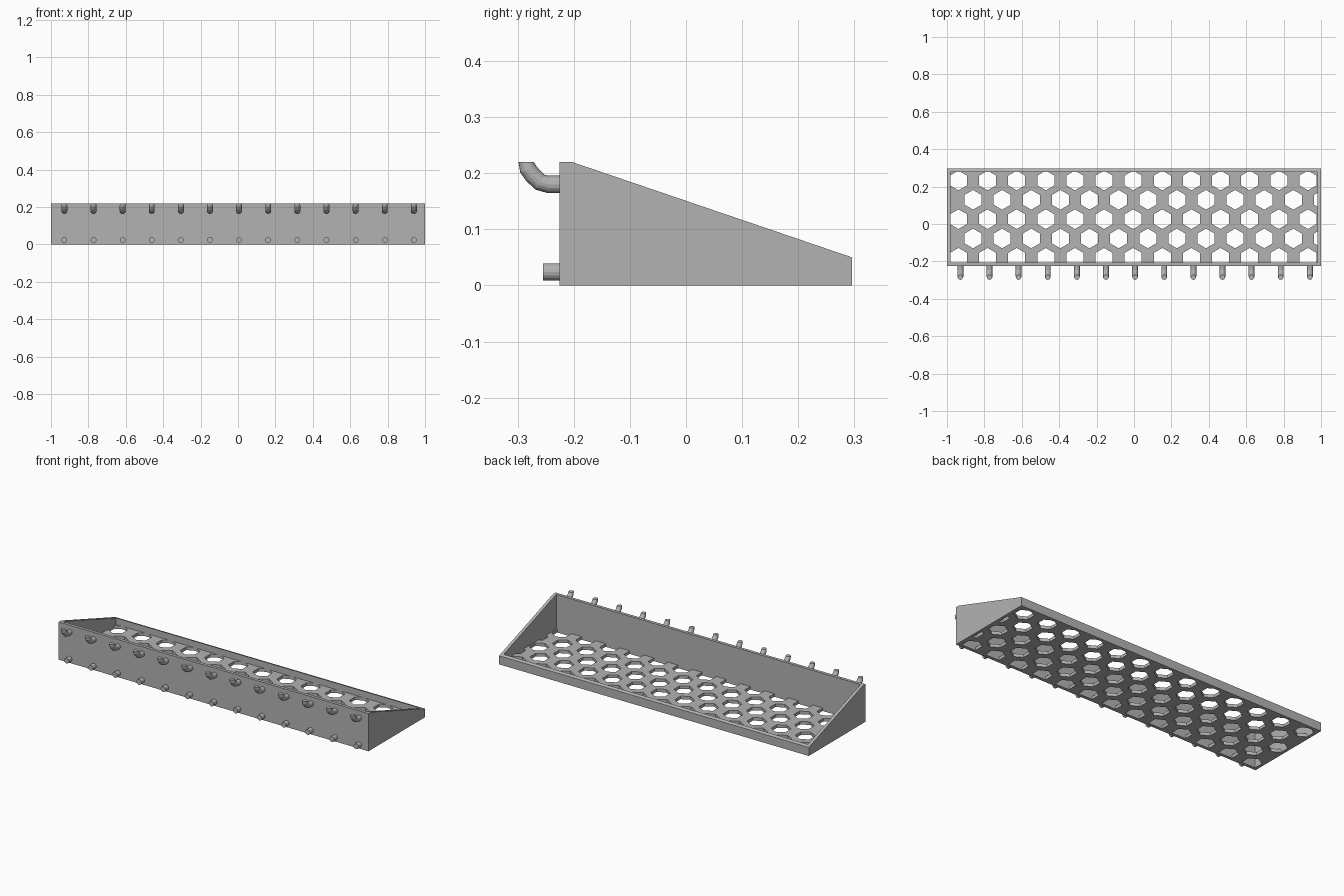
import bpy, bmesh, math
from mathutils import Vector

old = bpy.data.objects.get("Cube")
if old:
    bpy.data.objects.remove(old, do_unlink=True)

GREY = (0.45, 0.45, 0.45, 1)
mat = bpy.data.materials.new("plain_grey")
mat.use_nodes = True
mat.diffuse_color = GREY
mat.node_tree.nodes["Principled BSDF"].inputs["Base Color"].default_value = GREY

PITCH = 0.1557          # peg and honeycomb spacing
WALL = 0.018
BACK, LIP = -0.225, 0.296
TOP, LIP_TOP = 0.22, 0.05
SLOPE_START = -0.203
PEG_R = 0.0155


def finish(name, bm):
    bmesh.ops.recalc_face_normals(bm, faces=bm.faces)
    mesh = bpy.data.meshes.new(name)
    bm.to_mesh(mesh)
    bm.free()
    mesh.materials.append(mat)
    ob = bpy.data.objects.new(name, mesh)
    bpy.context.collection.objects.link(ob)
    return ob


def loft(bm, rings):
    """Skin a list of point rings and cap both ends."""
    loops = [[bm.verts.new(p) for p in ring] for ring in rings]
    n = len(loops[0])
    for a, b in zip(loops, loops[1:]):
        for i in range(n):
            j = (i + 1) % n
            bm.faces.new((a[i], a[j], b[j], b[i]))
    bm.faces.new(loops[0][::-1])
    bm.faces.new(loops[-1])


def prism(name, profile, x0, x1):
    bm = bmesh.new()
    loft(bm, [[(x, y, z) for y, z in profile] for x in (x0, x1)])
    return finish(name, bm)


def rect(y0, y1, z0, z1):
    return [(y0, z0), (y1, z0), (y1, z1), (y0, z1)]


def tube(name, x, path, sides=16):
    """Round bar along (y, z, heading angle, radius) stations."""
    bm = bmesh.new()
    rings = []
    for y, z, heading, r in path:
        h = math.radians(heading)
        up = Vector((0, math.sin(h), math.cos(h)))
        ring = []
        for i in range(sides):
            a = math.tau * i / sides
            ring.append(Vector((x, y, z)) + Vector((r * math.cos(a), 0, 0)) + up * r * math.sin(a))
        rings.append(ring)
    loft(bm, rings)
    return finish(name, bm)


# Tray walls
inner_x = 1 - WALL
inner_lip = LIP - WALL
slope = (TOP - LIP_TOP) / (LIP - SLOPE_START)
side = [(BACK, 0), (LIP, 0), (LIP, LIP_TOP), (SLOPE_START, TOP), (BACK, TOP)]
prism("right_side_wall", side, -1, -inner_x)
prism("left_side_wall", side, inner_x, 1)
prism("tall_wall", rect(BACK, BACK + WALL, 0, TOP), -inner_x, inner_x)
prism("low_lip", [(inner_lip, 0), (LIP, 0), (LIP, LIP_TOP),
                  (inner_lip, LIP_TOP + slope * WALL)], -inner_x, inner_x)

# Honeycomb floor
floor = prism("honeycomb_floor", rect(BACK + WALL, inner_lip, 0, WALL), -inner_x, inner_x)
bm = bmesh.new()
HEX_R = 0.0525
for row in range(5):
    for col in range(13):
        cx = -0.9385 + PITCH * (col + 0.5 * (row % 2))
        cy = 0.2326 - 0.1033 * row
        ring = [(cx + HEX_R * math.sin(k * math.pi / 3),
                 cy + HEX_R * math.cos(k * math.pi / 3)) for k in range(6)]
        loft(bm, [[(x, y, z) for x, y in ring] for z in (-0.05, 0.05)])
cutter = finish("hex_cutter", bm)
cutter.hide_render = True
mod = floor.modifiers.new("holes", "BOOLEAN")
mod.operation = "DIFFERENCE"
mod.solver = "EXACT"
mod.object = cutter
bpy.context.view_layer.objects.active = floor
bpy.ops.object.modifier_apply(modifier=mod.name)
bpy.data.objects.remove(cutter, do_unlink=True)

# Hooks and straight pegs on the tall wall
hook = [(BACK, 0.18, 0, PEG_R), (-0.246, 0.18, 0, PEG_R), (-0.260, 0.184, 30, PEG_R),
        (-0.272, 0.195, 52, PEG_R), (-0.281, 0.207, 70, PEG_R), (-0.285, TOP, 90, 0.0135)]
peg = [(BACK, 0.024, 0, PEG_R), (-0.255, 0.024, 0, PEG_R)]
for i in range(13):
    x = 0.006 + PITCH * (i - 6)
    tube(f"hook_{i + 1}", x, hook)
    tube(f"peg_{i + 1}", x, peg)
